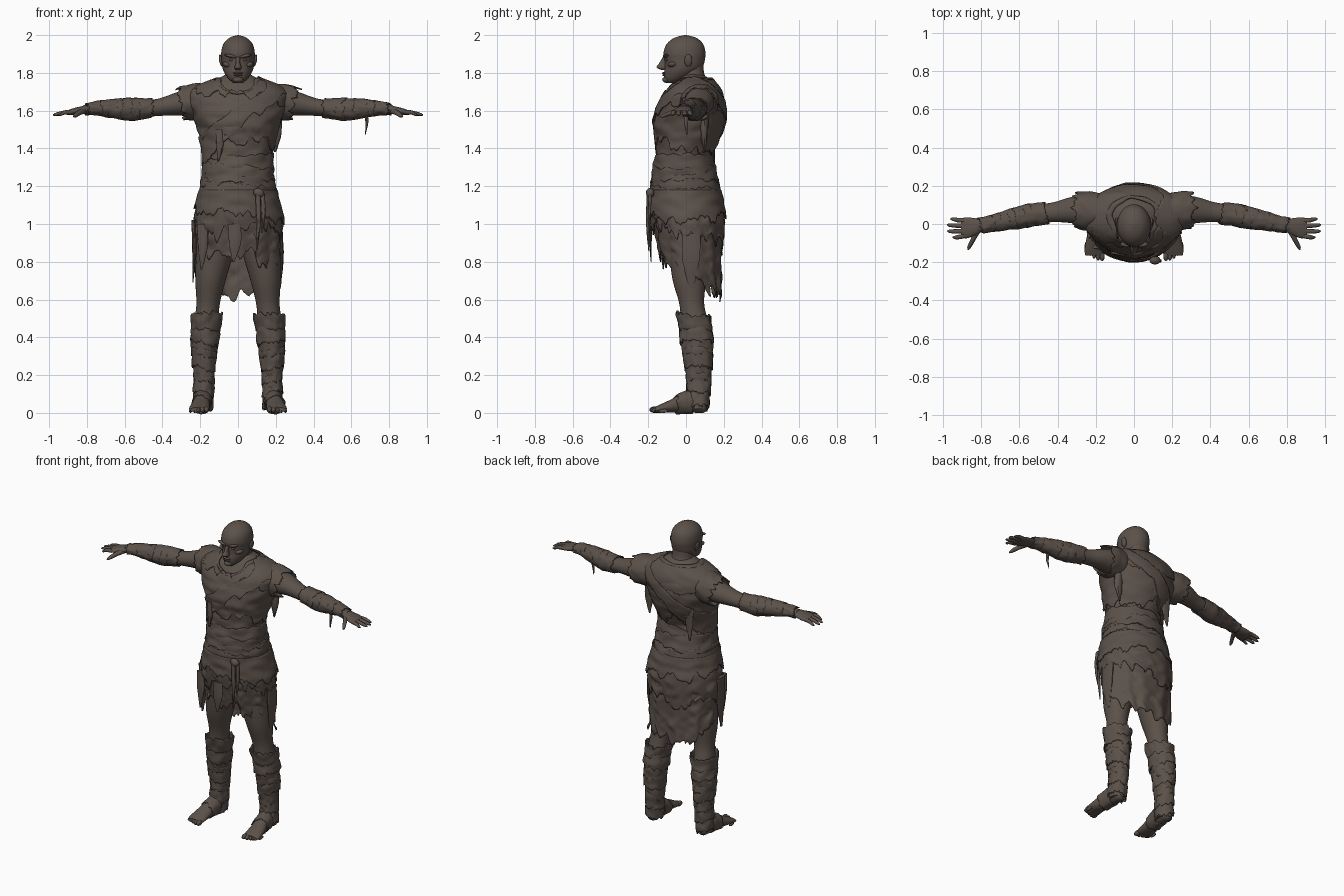
import bpy, bmesh, math, random
from mathutils import Vector, Matrix, noise

random.seed(4)
cube = bpy.data.objects.get("Cube")
if cube:
    bpy.data.objects.remove(cube)

brown = bpy.data.materials.new("weathered_brown")
brown.use_nodes = True
tone = (0.105, 0.082, 0.068, 1)
brown.diffuse_color = tone
brown.node_tree.nodes["Principled BSDF"].inputs["Base Color"].default_value = tone
parts = []


def finish(name, bm, thick=0):
    bmesh.ops.recalc_face_normals(bm, faces=bm.faces[:])
    mesh = bpy.data.meshes.new(name)
    bm.to_mesh(mesh)
    bm.free()
    mesh.materials.append(brown)
    obj = bpy.data.objects.new(name, mesh)
    bpy.context.collection.objects.link(obj)
    if thick:
        mod = obj.modifiers.new("cloth_thickness", 'SOLIDIFY')
        mod.thickness = thick
        mod.offset = 0
    parts.append(obj)
    return obj


def sample(stations, s):
    """Smooth interpolation of centre and radii along a profile."""
    st = sorted(stations)
    s = min(max(s, st[0][0]), st[-1][0])
    i = 0
    while i < len(st) - 2 and s > st[i + 1][0]:
        i += 1
    p, q = st[i], st[i + 1]
    before, after = st[max(i - 1, 0)], st[min(i + 2, len(st) - 1)]
    h = q[0] - p[0]
    t = (s - p[0]) / h
    out = []
    for k in range(1, len(p)):
        m = (q[k] - before[k]) / (q[0] - before[0]) * h
        n = (after[k] - p[k]) / (after[0] - p[0]) * h
        e = t * t * (3 - 2 * t)
        out.append(p[k] * (1 - e) + q[k] * e + m * t * (1 - t) ** 2 - n * t * t * (1 - t))
    return out


PLACE = {'x': lambda s, u, v: (s, u, v),
         'y': lambda s, u, v: (u, s, v),
         'z': lambda s, u, v: (u, v, s)}


def surface(name, stations, axis='z', start=None, end=None, offset=0, rows=24, cols=32,
            wrinkle=0, folds=0, flare=0, thick=0, side=1):
    """Skin a profile between two limits, which may vary around the section."""
    start = stations[0][0] if start is None else start
    end = stations[-1][0] if end is None else end
    seed = random.random() * 20
    bm = bmesh.new()
    rings = []
    for r in range(rows + 1):
        t = r / rows
        ring = []
        for c in range(cols):
            a = math.tau * c / cols
            s0 = start(a) if callable(start) else start
            s1 = end(a) if callable(end) else end
            s = s0 + (s1 - s0) * t
            c1, c2, r1, r2 = sample(stations, s)
            crease = noise.noise(Vector((math.cos(a) * 2, math.sin(a) * 2, s * 22 + seed)))
            grow = offset + wrinkle * crease + flare * t
            grow += folds * t * math.sin(a * 11 + 3 * crease)
            u = c1 + max(r1 + grow, 0.001) * math.cos(a)
            v = c2 + max(r2 + grow, 0.001) * math.sin(a)
            x, y, z = PLACE[axis](s, u, v)
            ring.append(bm.verts.new((x * side, y, z)))
        rings.append(ring)
    for lo, hi in zip(rings, rings[1:]):
        for c in range(cols):
            d = (c + 1) % cols
            bm.faces.new((lo[c], lo[d], hi[d], hi[c]))
    if not thick:
        bm.faces.new(rings[0])
        bm.faces.new(rings[-1])
    return finish(name, bm, thick)


def ragged(base, amp, tilt=0, back=0, k=4):
    """Torn hem: sloped sideways by tilt, lowered at the back by back."""
    seed = random.random() * 30

    def hem(a):
        x, y = math.cos(a), math.sin(a)
        tear = noise.noise(Vector((x * k, y * k, seed)))
        fray = noise.noise(Vector((x * k * 3, y * k * 3, seed + 9)))
        return base + tilt * x - back * y + amp * (tear + 0.6 * fray)
    return hem


def blob(name, loc, size, turn=0):
    bm = bmesh.new()
    m = Matrix.Translation(loc) @ Matrix.Rotation(turn, 4, 'Y') @ Matrix.Diagonal((*size, 1))
    bmesh.ops.create_uvsphere(bm, u_segments=20, v_segments=12, radius=1, matrix=m)
    return finish(name, bm)


# Trunk: (height, centre x, centre y, half width, half depth)
trunk = [(0.5, 0, .06, .215, .13), (0.7, 0, .04, .218, .14), (0.9, 0, .02, .222, .165),
         (1.02, 0, .01, .22, .18), (1.12, 0, 0, .198, .175), (1.22, 0, -.005, .18, .162),
         (1.3, 0, -.01, .172, .148), (1.38, 0, -.01, .172, .138), (1.47, 0, .01, .19, .16),
         (1.56, 0, .02, .218, .172), (1.64, 0, .03, .25, .16), (1.69, 0, .035, .25, .142),
         (1.73, 0, .04, .205, .12), (1.77, 0, .04, .11, .085), (1.8, 0, .03, .055, .05)]
surface("torso", trunk, start=0.93, end=1.8, rows=40, cols=48, offset=-.004)
surface("neck", [(1.66, 0, .045, .11, .1), (1.75, 0, .04, .077, .075),
                 (1.8, 0, .032, .066, .064), (1.87, 0, .03, .06, .06)])

# Head and face
surface("head", [(1.746, 0, -.075, .022, .03), (1.765, 0, -.055, .047, .06),
                 (1.8, 0, -.028, .072, .088), (1.83, 0, -.012, .083, .1),
                 (1.87, 0, -.007, .087, .107), (1.905, 0, -.008, .089, .111),
                 (1.95, 0, -.006, .079, .098), (1.98, 0, -.004, .054, .068),
                 (1.994, 0, -.003, .028, .035), (2.0, 0, -.003, .003, .004)], rows=36, cols=40)
surface("nose", [(1.815, 0, -.118, .012, .012), (1.828, 0, -.128, .019, .027),
                 (1.85, 0, -.121, .012, .022), (1.885, 0, -.108, .011, .014)], cols=16)
blob("upper_lip", (0, -.117, 1.799), (.028, .009, .006))
blob("lower_lip", (0, -.115, 1.788), (.024, .01, .006))
blob("chin", (0, -.102, 1.764), (.028, .024, .017))
for side, word in ((1, "left"), (-1, "right")):
    blob(word + "_brow", (side * .036, -.106, 1.889), (.036, .016, .009), side * -.2)
    blob(word + "_eye", (side * .034, -.1, 1.868), (.014, .009, .007))
    blob(word + "_cheekbone", (side * .056, -.07, 1.843), (.026, .027, .015), side * -.3)
    blob(word + "_ear", (side * .09, .012, 1.865), (.01, .021, .033), side * .2)

# Arms along x: (reach, centre y, centre z, half depth, half height)
arm = [(.14, .06, 1.645, .075, .08), (.25, .07, 1.645, .08, .075), (.33, .073, 1.635, .068, .06),
       (.42, .062, 1.618, .052, .046), (.5, .052, 1.61, .05, .045), (.57, .04, 1.607, .052, .052),
       (.68, .018, 1.612, .042, .038), (.77, -.002, 1.612, .034, .027), (.82, -.01, 1.605, .034, .023)]
palm = [(.79, -.006, 1.608, .032, .022), (.83, -.014, 1.602, .044, .021),
        (.875, -.02, 1.594, .055, .018), (.905, -.02, 1.589, .05, .012)]

# Legs: (height, centre x, centre y, half width, half depth)
leg = [(.02, .187, .062, .044, .048), (.09, .184, .065, .043, .05), (.18, .18, .068, .043, .054),
       (.3, .18, .062, .054, .066), (.4, .174, .055, .064, .076), (.5, .166, .042, .063, .07),
       (.58, .158, .03, .062, .066), (.7, .146, .018, .08, .088), (.85, .124, .015, .1, .105),
       (1.0, .108, .02, .1, .12)]
foot = [(.112, .185, .035, .018, .02), (.095, .185, .038, .036, .037), (.04, .186, .058, .043, .057),
        (-.02, .192, .052, .044, .051), (-.08, .2, .036, .05, .035), (-.14, .205, .022, .054, .021),
        (-.165, .205, .016, .05, .014)]

for side, word in ((1, "left"), (-1, "right")):
    surface(word + "_arm", arm, 'x', rows=36, side=side)
    surface(word + "_palm", palm, 'x', rows=12, side=side)
    for finger, y, tip in (("index", -.062, .95), ("middle", -.035, .978),
                           ("ring", -.008, .98), ("little", .018, .962)):
        surface(f"{word}_{finger}_finger", [
            (.885, y, 1.592, .012, .012), (.92, y * 1.1, 1.59, .012, .011),
            (tip - .012, y * 1.2 + .004, 1.58, .009, .008), (tip, y * 1.2 + .005, 1.577, .003, .003)],
            'x', rows=10, cols=12, side=side)
    surface(word + "_thumb", [(-.135, .867, 1.568, .004, .004), (-.12, .862, 1.573, .011, .01),
                              (-.08, .842, 1.588, .014, .013), (-.03, .815, 1.6, .018, .016)],
            'y', rows=10, cols=14, side=side)

    # Forearm wraps and torn cap sleeve
    for i, (a, b) in enumerate(((.46, .57), (.53, .65), (.62, .73), (.7, .8))):
        surface(f"{word}_forearm_wrap_{i + 1}", arm, 'x', ragged(a, .018, .012), ragged(b, .02, .012),
                offset=.007 - .001 * (i % 2), rows=14, cols=40, wrinkle=.005, thick=.006, side=side)
    surface(word + "_cap_sleeve", arm, 'x', .15, ragged(.3, .035, 0, -.02), offset=.014,
            rows=14, cols=48, wrinkle=.007, flare=.006, thick=.007, side=side)

    # Leg, foot and toes
    surface(word + "_leg", leg, rows=40, side=side)
    surface(word + "_foot", foot, 'y', rows=28, side=side)
    for i in range(5):
        big = .017 - .0017 * i
        blob(f"{word}_toe_{i + 1}", (side * (.167 + .021 * i), -.168 + .006 * i * i / 2, big),
             (big * .8, .026, big))
    surface(word + "_foot_wrap", foot, 'y', ragged(-.05, .015, .01), ragged(.03, .015, .01),
            offset=.005, rows=10, wrinkle=.004, thick=.005, side=side)

    # Shin wraps, overlapping downward from a flared cuff
    surface(word + "_shin_cuff", leg, start=ragged(.44, .02), end=ragged(.52, .025, 0, .01),
            offset=.009, flare=.012, rows=12, cols=56, wrinkle=.006, thick=.007, side=side)
    for i in range(6):
        top = .47 - .068 * i
        surface(f"{word}_shin_wrap_{i + 1}", leg, start=ragged(top, .015, .014 * (-1) ** i),
                end=ragged(top - .1, .02, .014), offset=.008 - .002 * (i % 2), flare=.004,
                rows=12, cols=48, wrinkle=.007, thick=.006, side=side)


# Tunic with an open neck, a torn hem and a diagonal sash
def neckline(a):
    return 1.772 - .075 * max(0, -math.sin(a)) ** 8


surface("tunic", trunk, start=neckline, end=ragged(1.42, .06, -.02, .02, 3), offset=.009,
        rows=40, cols=110, wrinkle=.011, flare=.006, thick=.008)
surface("under_tunic", trunk, start=1.52, end=1.25, offset=.003, cols=80, wrinkle=.01, thick=.006)
surface("sash", trunk, start=ragged(1.62, .012, .16), end=ragged(1.51, .03, .2),
        offset=.019, rows=14, cols=110, wrinkle=.007, thick=.008)
surface("shoulder_mantle", trunk, start=lambda a: neckline(a) - .01, end=ragged(1.65, .05, -.03, .04),
        offset=.014, rows=18, cols=110, wrinkle=.007, thick=.007)

# Waist wraps
for i, (top, low, tilt) in enumerate(((1.36, 1.28, .01), (1.31, 1.22, -.015),
                                      (1.25, 1.16, .015), (1.21, 1.12, -.025))):
    surface(f"waist_wrap_{i + 1}", trunk, start=ragged(top, .015, tilt), end=ragged(low, .025, -tilt),
            offset=.012 + .003 * (i % 2), rows=14, cols=96, wrinkle=.009, thick=.009)

# Layered skirt
surface("skirt_long", trunk, start=1.16, end=ragged(.735, .07, -.01, .115), offset=.004,
        rows=36, cols=140, wrinkle=.006, folds=.007, thick=.006)
surface("skirt_middle", trunk, start=1.17, end=ragged(.93, .07, .03, .03), offset=.013,
        rows=24, cols=140, wrinkle=.008, folds=.005, thick=.006)
surface("skirt_upper", trunk, start=1.18, end=ragged(1.05, .06, -.03, 0), offset=.02,
        rows=18, cols=120, wrinkle=.008, flare=.004, thick=.006)

# Hanging torn strips: name, x, y, top, bottom, half width, half depth
for name, x, y, top, low, w, d in (
        ("belt_tie", .105, -.198, 1.17, .86, .013, .01),
        ("belt_tie_short", .13, -.19, 1.16, .95, .012, .009),
        ("right_hip_strip", -.235, -.03, 1.02, .69, .012, .045),
        ("right_front_strip", -.19, -.12, 1.0, .76, .028, .01),
        ("left_hip_strip", .228, .03, .95, .66, .01, .05),
        ("front_strip", -.02, -.185, 1.0, .8, .035, .007),
        ("chest_strip", -.1, -.152, 1.5, 1.33, .02, .009),
        ("right_back_strip", -.13, .15, 1.52, 1.3, .03, .009),
        ("left_back_strip", .2, .1, 1.58, 1.38, .03, .02),
        ("left_wrist_strip", .678, .005, 1.6, 1.47, .008, .012)):
    mid = (top + low) / 2
    surface(name, [(top, x, y, w, d), (mid, x + .004, y - .004, w * .9, d * .9),
                   (low, x - .004, y, w * .15, d * .2)], rows=12, cols=14, wrinkle=.003)
blob("belt_knot", (.11, -.19, 1.165), (.03, .022, .024), .4)

# Smooth shading with sharp edges kept
bpy.ops.object.select_all(action='DESELECT')
for obj in parts:
    obj.select_set(True)
bpy.context.view_layer.objects.active = parts[0]
bpy.ops.object.shade_smooth_by_angle(angle=math.radians(40))
